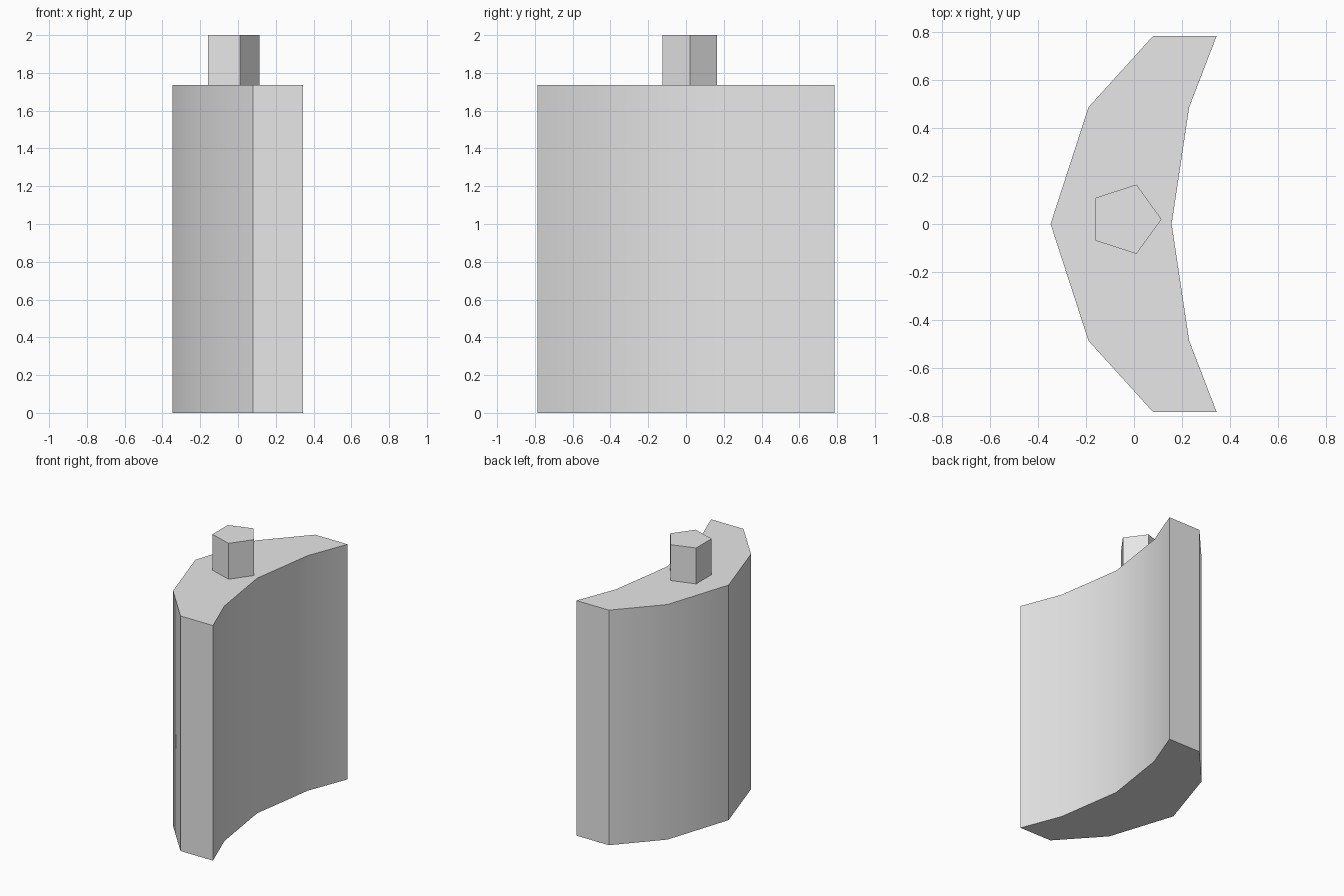
import bpy
import bmesh
from math import cos, sin, tau, radians

cube = bpy.data.objects.get("Cube")
if cube:
    bpy.data.objects.remove(cube, do_unlink=True)

grey = bpy.data.materials.new("light_grey")
grey.use_nodes = True
grey.diffuse_color = (0.8, 0.8, 0.8, 1)
grey.node_tree.nodes["Principled BSDF"].inputs["Base Color"].default_value = (0.8, 0.8, 0.8, 1)


def prism(name, outline, bottom, top):
    """Extrude a closed outline straight up."""
    bm = bmesh.new()
    base = bm.faces.new([bm.verts.new((x, y, bottom)) for x, y in outline])
    extruded = bmesh.ops.extrude_face_region(bm, geom=[base], use_keep_orig=True)["geom"]
    for v in extruded:
        if isinstance(v, bmesh.types.BMVert):
            v.co.z = top
    bmesh.ops.recalc_face_normals(bm, faces=bm.faces)
    mesh = bpy.data.meshes.new(name)
    bm.to_mesh(mesh)
    bm.free()
    mesh.materials.append(grey)
    obj = bpy.data.objects.new(name, mesh)
    bpy.context.collection.objects.link(obj)
    return obj


# Curved body: half of each arc, mirrored front to back
outer = [(0.08, 0.785), (-0.19, 0.487)]
inner = [(0.23, 0.487), (0.345, 0.785)]
half = outer + [(-0.348, 0)]
outline = half + [(x, -y) for x, y in reversed(outer)]
outline += [(x, -y) for x, y in reversed(inner)] + [(0.157, 0)] + inner
body = prism("curved_body", outline, 0, 1.735)

# Smooth the gentle bends, keep the ridge and corners sharp
bpy.ops.object.select_all(action="DESELECT")
bpy.context.view_layer.objects.active = body
body.select_set(True)
bpy.ops.object.shade_smooth_by_angle(angle=radians(30))

# Five-sided peg on top
peg = [(-0.037 + 0.152 * cos(tau * i / 5), 0.02 + 0.152 * sin(tau * i / 5)) for i in range(5)]
prism("top_peg", peg, 1.735, 2)
